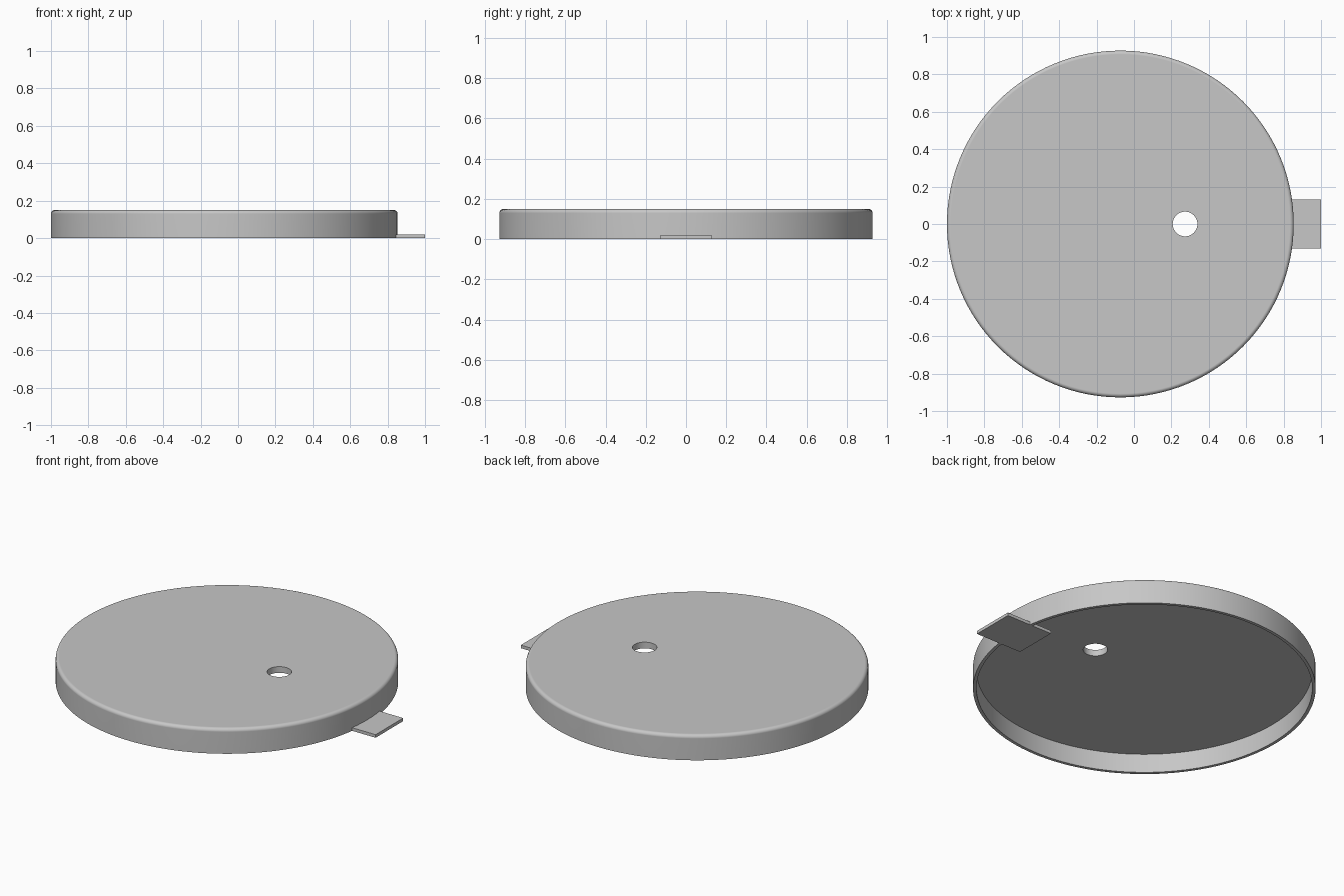
import bpy, bmesh, math
from mathutils import Vector

cube = bpy.data.objects.get("Cube")
if cube:
    bpy.data.objects.remove(cube)

CENTRE_X = -0.073
RADIUS = 0.927
HEIGHT = 0.15
WALL = 0.0185
TOP_THICK = 0.037
FILLET = 0.02
SEGMENTS = 128

grey = bpy.data.materials.new("light grey")
grey.use_nodes = True
colour = (0.57, 0.57, 0.57, 1)
grey.diffuse_color = colour
grey.node_tree.nodes["Principled BSDF"].inputs["Base Color"].default_value = colour


def make_object(name, bm):
    bmesh.ops.recalc_face_normals(bm, faces=bm.faces)
    mesh = bpy.data.meshes.new(name)
    bm.to_mesh(mesh)
    bm.free()
    mesh.materials.append(grey)
    obj = bpy.data.objects.new(name, mesh)
    bpy.context.collection.objects.link(obj)
    return obj


# Lid: lathed section with a rounded top edge, hollow underneath
profile = [(RADIUS - WALL, HEIGHT - TOP_THICK), (RADIUS - WALL, 0), (RADIUS, 0)]
for i in range(7):
    a = math.radians(15 * i)
    profile.append((RADIUS - FILLET + FILLET * math.cos(a),
                    HEIGHT - FILLET + FILLET * math.sin(a)))
bm = bmesh.new()
verts = [bm.verts.new((r, 0, z)) for r, z in profile]
edges = [bm.edges.new(pair) for pair in zip(verts, verts[1:])]
bmesh.ops.spin(bm, geom=verts + edges, axis=(0, 0, 1), cent=(0, 0, 0),
               angle=math.tau, steps=SEGMENTS, use_merge=True)
bmesh.ops.remove_doubles(bm, verts=bm.verts, dist=1e-5)
# Flat discs closing the top and the inner ceiling
bmesh.ops.holes_fill(bm, edges=[e for e in bm.edges if e.is_boundary], sides=0)
lid = make_object("lid", bm)
lid.location.x = CENTRE_X

# Round hole through the lid
bm = bmesh.new()
bmesh.ops.create_cone(bm, cap_ends=True, segments=48, radius1=0.066,
                      radius2=0.066, depth=0.3)
cutter = make_object("hole_cutter", bm)
cutter.location = (0.273, 0, HEIGHT)
cutter.hide_render = True
cut = lid.modifiers.new("hole", "BOOLEAN")
cut.operation = "DIFFERENCE"
cut.solver = "EXACT"
cut.object = cutter
bpy.ops.object.select_all(action="DESELECT")
bpy.context.view_layer.objects.active = lid
lid.select_set(True)
bpy.ops.object.modifier_apply(modifier=cut.name)
bpy.data.objects.remove(cutter)

# Smooth round walls, flat top
bpy.ops.object.shade_smooth_by_angle(angle=math.radians(30))
weighted = lid.modifiers.new("flat_top_normals", "WEIGHTED_NORMAL")
weighted.keep_sharp = True

# Tab: thin plate passing under the rim
bm = bmesh.new()
bmesh.ops.create_cube(bm, size=1)
bmesh.ops.scale(bm, vec=Vector((0.304, 0.26, WALL)), verts=bm.verts)
tab = make_object("tab", bm)
tab.location = (0.848, 0, WALL / 2)
